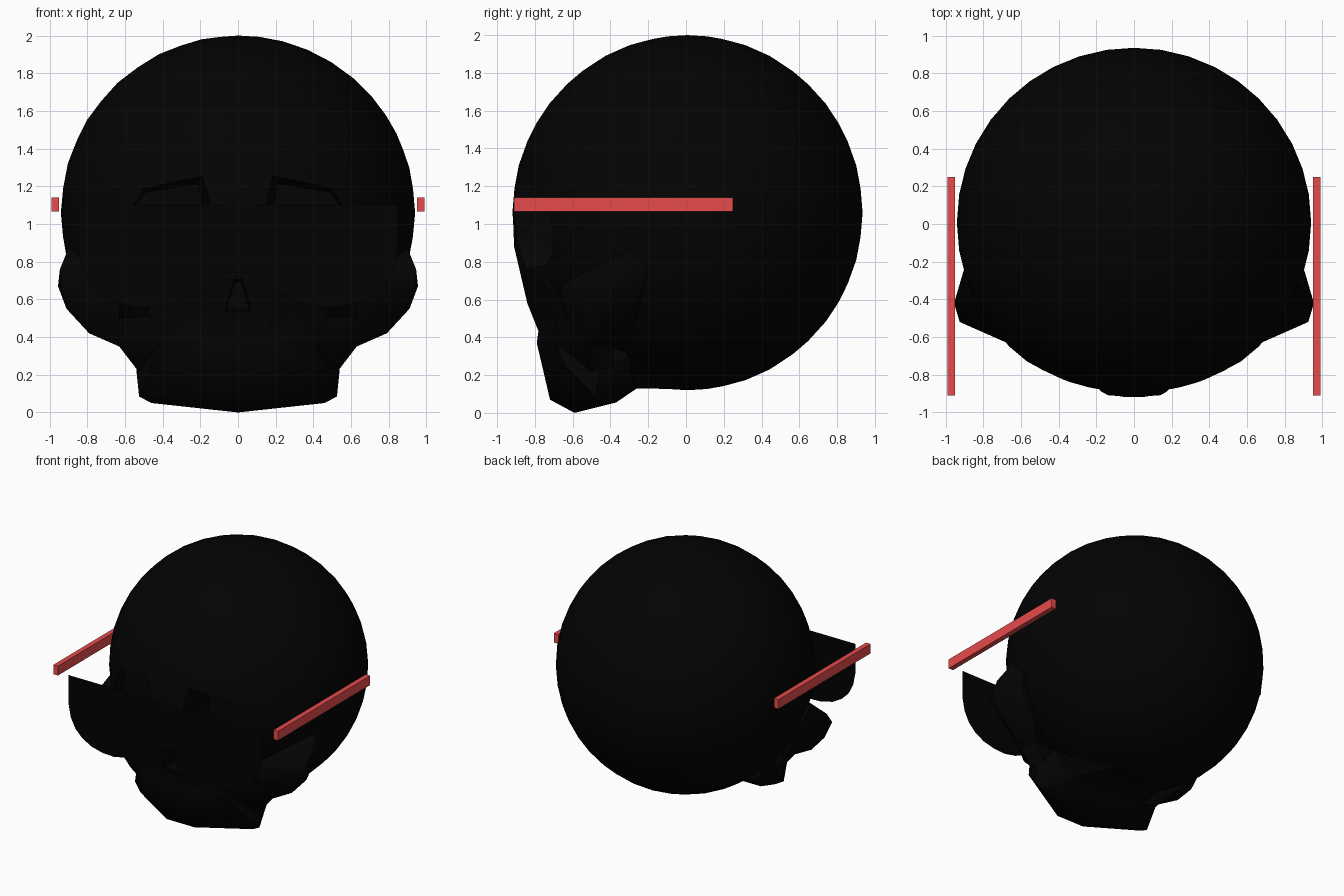
import bpy, bmesh, math
from mathutils import Matrix

old = bpy.data.objects.get("Cube")
if old:
    bpy.data.objects.remove(old, do_unlink=True)


def material(name, rgb):
    m = bpy.data.materials.new(name)
    m.use_nodes = True
    m.diffuse_color = (*rgb, 1)
    m.node_tree.nodes["Principled BSDF"].inputs["Base Color"].default_value = (*rgb, 1)
    return m


BONE = material("black bone", (0.001, 0.001, 0.001))
LENS = material("black lens", (0.0005, 0.0005, 0.0005))
RED = material("red", (0.8, 0.07, 0.07))


def finish(bm, name, mat):
    bmesh.ops.recalc_face_normals(bm, faces=bm.faces)
    me = bpy.data.meshes.new(name)
    bm.to_mesh(me)
    bm.free()
    me.materials.append(mat)
    ob = bpy.data.objects.new(name, me)
    bpy.context.collection.objects.link(ob)
    return ob


def hull(name, pts, side=1):
    """Convex lump through the points, optionally flipped in x."""
    bm = bmesh.new()
    for x, y, z in pts:
        bm.verts.new((side * x, y, z))
    bmesh.ops.convex_hull(bm, input=bm.verts)
    loose = [v for v in bm.verts if not v.link_faces]
    bmesh.ops.delete(bm, geom=loose, context='VERTS')
    return finish(bm, name, BONE)


def both(pts):
    return pts + [(-x, y, z) for x, y, z in pts if x > 0]


def combine(target, tool, operation):
    mod = target.modifiers.new("combine", 'BOOLEAN')
    mod.operation = operation
    mod.solver = 'EXACT'
    mod.object = tool
    bpy.context.view_layer.objects.active = target
    bpy.ops.object.modifier_apply(modifier=mod.name)
    bpy.data.objects.remove(tool, do_unlink=True)


def pocket(name, outline, front, back, shrink, side=1):
    """Tapered cutter: the outline narrows towards its centre going inward."""
    cx = sum(p[0] for p in outline) / len(outline)
    cz = sum(p[1] for p in outline) / len(outline)
    pts = [(x, front, z) for x, z in outline]
    pts += [(cx + (x - cx) * shrink, back, cz + (z - cz) * shrink) for x, z in outline]
    return hull(name, pts, side)


# Cranium
bm = bmesh.new()
bmesh.ops.create_icosphere(bm, subdivisions=4, radius=1,
                           matrix=Matrix.Translation((0, 0.008, 1.06))
                           @ Matrix.Diagonal((0.94, 0.927, 0.94, 1)))
skull = finish(bm, "skull", BONE)

# Base of the skull behind the jaw
base = both([(0.3, -0.27, 0.13), (0.2, 0.02, 0.125), (0.46, -0.32, 0.28), (0.3, -0.1, 0.5)])
combine(skull, hull("base", base), 'UNION')

# Tooth row
teeth = both([(0, -0.59, 0), (0.46, -0.47, 0.05), (0.33, -0.61, 0.09), (0.12, -0.72, 0.07),
              (0.4, -0.37, 0.055), (0.525, -0.48, 0.085), (0.54, -0.46, 0.23),
              (0.46, -0.64, 0.25), (0.2, -0.79, 0.37), (0.4, -0.7, 0.4),
              (0.44, -0.28, 0.16), (0.3, -0.26, 0.13),
              (0.5, -0.3, 0.3), (0.18, -0.78, 0.44), (0.3, -0.5, 0.5)])
combine(skull, hull("teeth", teeth), 'UNION')

# Upper jaw flaring out to the cheeks
jaw = both([(0.53, -0.5, 0.22), (0.53, -0.38, 0.24), (0.63, -0.53, 0.35), (0.62, -0.38, 0.35),
            (0.48, -0.67, 0.37), (0.2, -0.78, 0.4), (0.64, -0.6, 0.5), (0.3, -0.76, 0.52)])
combine(skull, hull("jaw", jaw), 'UNION')

# Nose root and middle of the face
nose = both([(0.16, -0.78, 0.43), (0.45, -0.68, 0.44), (0.15, -0.84, 0.58),
             (0.1, -0.91, 0.88), (0.05, -0.918, 1.08), (0.5, -0.74, 0.66), (0.3, -0.5, 0.7)])
combine(skull, hull("nose", nose), 'UNION')

# Cheekbones
cheek = [(0.955, -0.42, 0.67), (0.925, -0.52, 0.65), (0.91, -0.44, 0.55), (0.79, -0.45, 0.42),
         (0.72, -0.57, 0.5), (0.63, -0.65, 0.56), (0.945, -0.42, 0.76), (0.9, -0.3, 0.87),
         (0.89, -0.2, 0.76), (0.63, -0.53, 0.35), (0.6, -0.66, 0.68), (0.5, -0.3, 0.6),
         (0.85, -0.24, 0.62), (0.7, -0.28, 0.43), (0.62, -0.36, 0.35)]
for s in (1, -1):
    combine(skull, hull("cheek", cheek, s), 'UNION')

# Eye sockets and nose opening
socket = [(0.12, 1.12), (0.16, 1.29), (0.53, 1.23), (0.6, 1.12), (0.65, 0.97),
          (0.6, 0.8), (0.43, 0.69), (0.21, 0.73), (0.12, 0.88)]
for s in (1, -1):
    combine(skull, pocket("socket", socket, -1.1, -0.63, 0.75, s), 'DIFFERENCE')
nostril = [(-0.1, 0.5), (0.1, 0.5), (0.03, 0.74), (-0.03, 0.74)]
combine(skull, pocket("nostril", nostril, -1.1, -0.74, 0.6), 'DIFFERENCE')

bpy.ops.object.select_all(action='DESELECT')
skull.select_set(True)
bpy.context.view_layer.objects.active = skull
bpy.ops.object.shade_smooth_by_angle(angle=math.radians(40))

# Flat sunglasses front: one thin sheet with two lenses
half = [(0.85, 1.1), (0.85, 0.87), (0.83, 0.77), (0.79, 0.69), (0.73, 0.63), (0.65, 0.585),
        (0.55, 0.56), (0.45, 0.555), (0.35, 0.575), (0.25, 0.62), (0.15, 0.68), (0.07, 0.74)]
outline = half + [(-x, z) for x, z in reversed(half)]
bm = bmesh.new()
bm.faces.new([bm.verts.new((x, -0.92, z)) for x, z in reversed(outline)])
finish(bm, "sunglasses_lenses", LENS)

# Sunglasses arms
for s, label in ((1, "left"), (-1, "right")):
    bm = bmesh.new()
    bmesh.ops.create_cube(bm, size=1, matrix=Matrix.Translation((s * 0.97, -0.33, 1.103))
                          @ Matrix.Diagonal((0.04, 1.16, 0.075, 1)))
    finish(bm, label + "_sunglasses_arm", RED)
